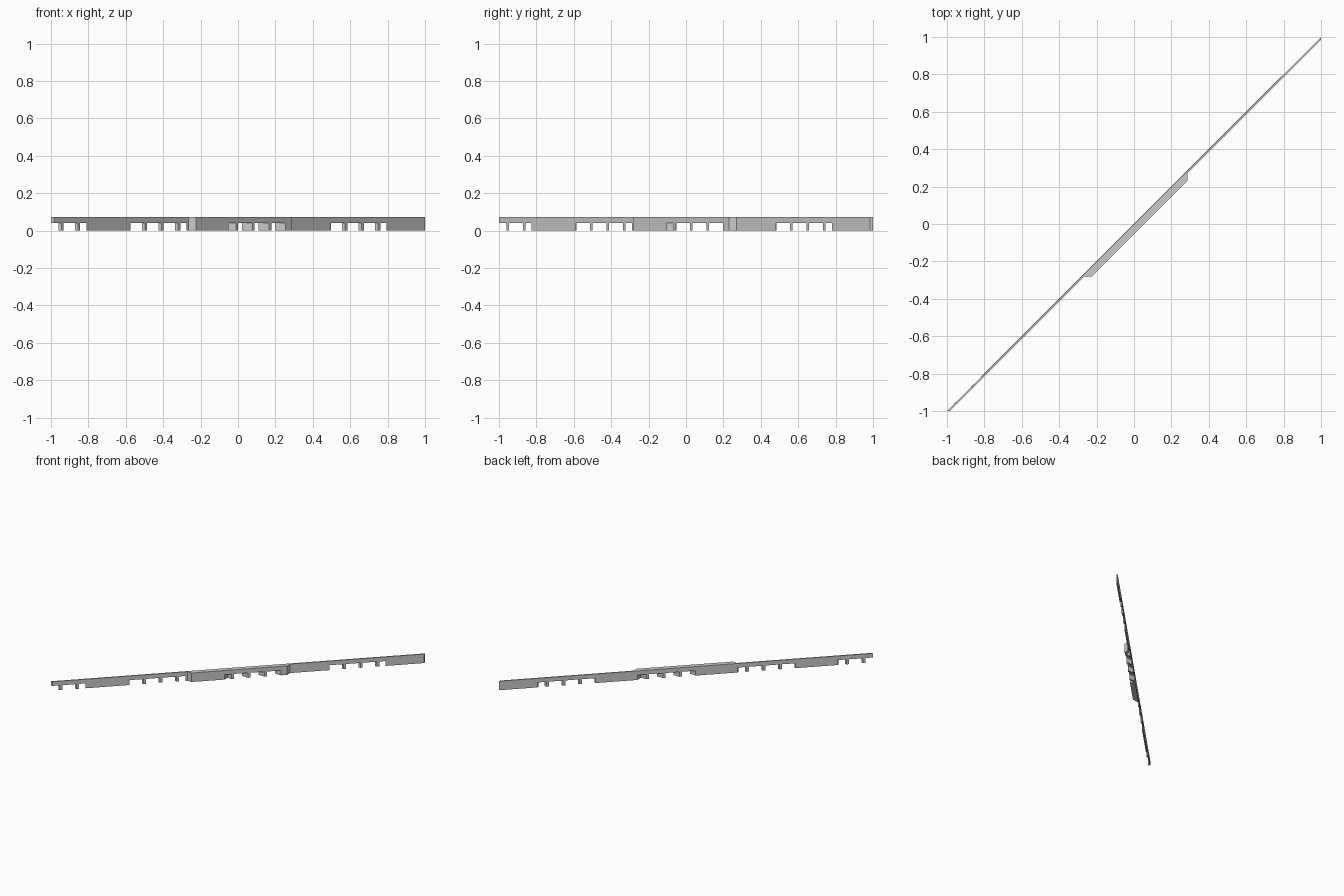
import bpy

if "Cube" in bpy.data.objects:
    bpy.data.objects.remove(bpy.data.objects["Cube"])

TOP, HEAD = 0.074, 0.04       # wall height, opening height
WALL, BLOCK = 0.015, 0.055    # depths measured along y
PITCH = 0.535                 # spacing of the window groups


def make_object(name, verts, faces):
    mesh = bpy.data.meshes.new(name)
    mesh.from_pydata(verts, [], faces)
    mesh.update()
    obj = bpy.data.objects.new(name, mesh)
    bpy.context.collection.objects.link(obj)
    return obj


def prism(name, back, front):
    """Solid between two matching outlines (back one seen counter-clockwise from behind)."""
    n = len(back)
    faces = [tuple(range(n)), tuple(range(2 * n - 1, n - 1, -1))]
    faces += [(i, i + n, (i + 1) % n + n, (i + 1) % n) for i in range(n)]
    return make_object(name, back + front, faces)


def diagonal_slab(name, x0, x1, near, far, openings):
    """Slab along the line y = x with openings cut up from the ground."""
    prof = [(x0, TOP), (x1, TOP), (x1, 0)]
    for a, b in reversed(openings):
        prof += [(b, 0), (b, HEAD), (a, HEAD)]
        if a > x0:
            prof.append((a, 0))
    if openings[0][0] > x0:
        prof.append((x0, 0))

    # left end is cut square to y, right end square to x
    def outline(off):
        return [(x + off, x, z) if x == x0 else (x, x - off, z) for x, z in prof]
    return prism(name, outline(near), outline(far))


# long diagonal wall with four groups of openings (first runs off the end)
groups = [(max(-1, -0.05 + PITCH * k), 0.26 + PITCH * k) for k in range(-2, 2)]
diagonal_slab("long_wall", -1, 1, 0, WALL, groups)

# thicker centre section in front of the wall
diagonal_slab("centre_block", -0.28, 0.285, WALL, BLOCK, [(-0.05, 0.26)])

# posts dividing the openings, running along x
for k in range(-2, 2):
    depth = BLOCK if k == 0 else WALL
    for i in range(4):
        y0 = -0.067 + 0.0885 * i + PITCH * k
        y1 = y0 + 0.013
        if y0 < -1:
            continue
        foot = [(y0, y0), (y0 + depth, y0), (y1 + depth, y1), (y1, y1)]
        if i == 0:   # first post stops against the side of the opening
            edge = -0.05 + PITCH * k
            foot = [(max(x, edge), y) for x, y in foot]
        prism("post", [(x, y, 0) for x, y in reversed(foot)],
              [(x, y, HEAD) for x, y in reversed(foot)])

# make all normals point outward
import bmesh
for obj in bpy.data.objects:
    bm = bmesh.new()
    bm.from_mesh(obj.data)
    bmesh.ops.recalc_face_normals(bm, faces=bm.faces)
    bm.to_mesh(obj.data)
    bm.free()
